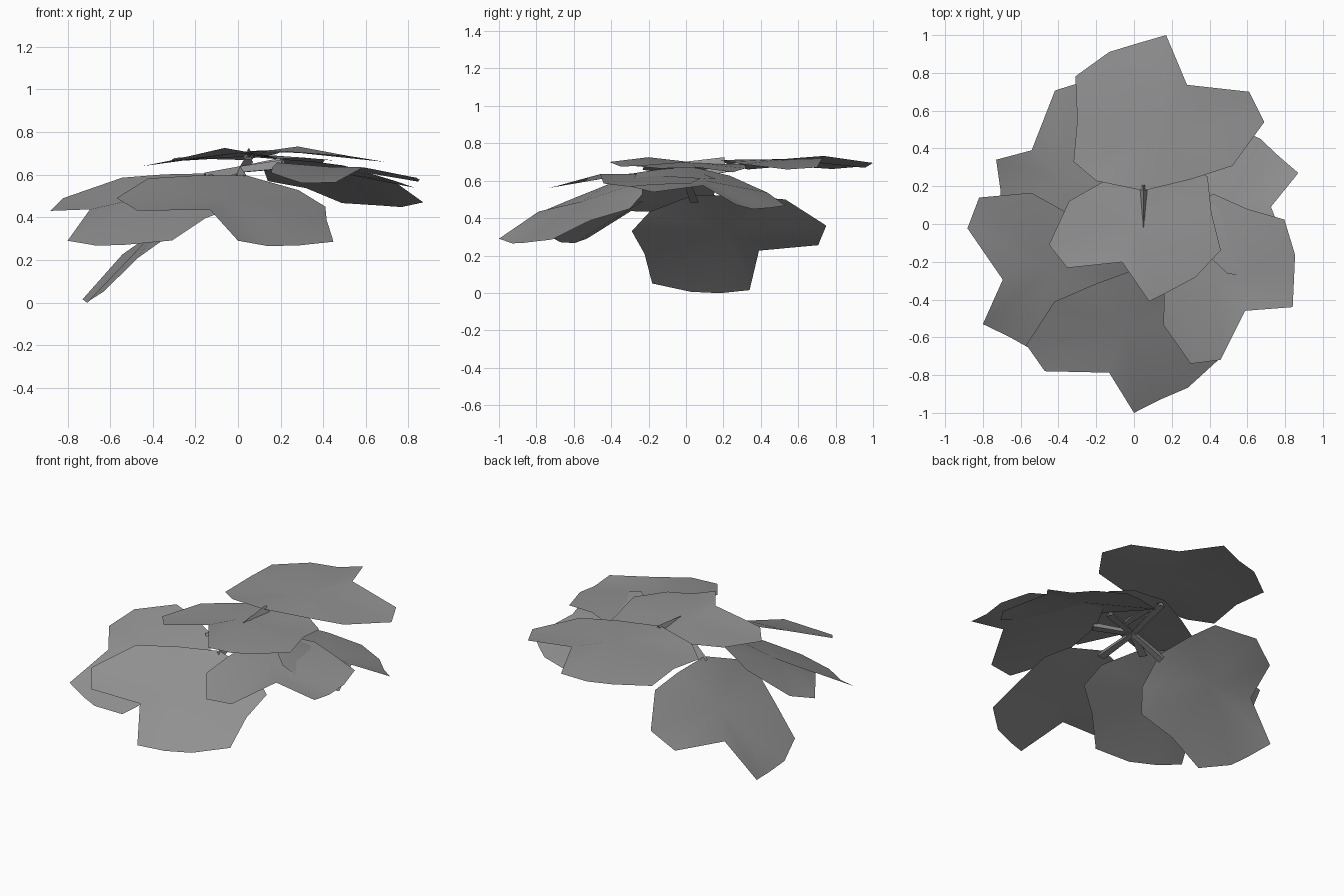
import bpy
import bmesh
from mathutils import Vector

if "Cube" in bpy.data.objects:
    bpy.data.objects.remove(bpy.data.objects["Cube"])

# Shared leaf outline (x, y, lift), counter-clockwise from the stalk
OUTLINE = [(.05, .18, .065), (.30, .24, .055), (.52, .31, .04), (.69, .54, 0),
           (.61, .70, 0), (.28, .74, .055), (.17, 1.0, 0), (.02, .955, -.025),
           (-.13, .91, -.02), (-.31, .78, -.025), (-.30, .55, .005),
           (-.32, .33, 0), (-.20, .23, .035)]
CENTRE = (.16, .52, .05)
R0, T0, L0 = Vector((.69, .54)), Vector((.17, 1.0)), Vector((-.32, .33))
HUB = Vector((.01, 0, .62))

# Each leaf is placed by its right lobe, tip and left lobe
LEAVES = {
    "back_top": ((.69, .54, .66), (.17, 1.0, .695), (-.32, .33, .66)),
    "front_top": ((-.45, -.11, .64), (.08, -.41, .70), (.39, .25, .645)),
    "right_back": ((.74, -.30, .57), (.87, .27, .47), (.14, .36, .57)),
    "right_front": ((.30, -.74, .56), (.84, -.44, .585), (.42, .16, .61)),
    "front_low": ((-.57, -.64, .49), (0, -1.0, .29), (.41, -.30, .45)),
    "left_front": ((-.82, .14, .49), (-.80, -.53, .29), (.02, -.42, .46)),
    "left_low": ((-.28, .75, .36), (-.73, .34, .015), (-.30, -.29, .33)),
}

grey = bpy.data.materials.new("leaf_grey")
grey.diffuse_color = (.29, .29, .29, 1)
grey.use_nodes = True
grey.node_tree.nodes["Principled BSDF"].inputs["Base Color"].default_value = grey.diffuse_color


def finish(bm, name):
    mesh = bpy.data.meshes.new(name)
    bm.to_mesh(mesh)
    bm.free()
    mesh.materials.append(grey)
    obj = bpy.data.objects.new(name, mesh)
    bpy.context.collection.objects.link(obj)
    return obj


def place(p, r, t, l):
    """Map a template point into the plane through the three lobes."""
    e, f, q = R0 - L0, T0 - L0, Vector(p[:2]) - L0
    det = e.x * f.y - e.y * f.x
    a = (q.x * f.y - q.y * f.x) / det
    b = (e.x * q.y - e.y * q.x) / det
    n = (r - l).cross(t - l).normalized()
    return l + (r - l) * a + (t - l) * b + n * p[2]


def leaf(name, corners):
    bm = bmesh.new()
    rim = [bm.verts.new(place(p, *corners)) for p in OUTLINE]
    mid = bm.verts.new(place(CENTRE, *corners))
    for i, v in enumerate(rim):
        face = bm.faces.new((mid, v, rim[(i + 1) % len(rim)]))
        face.smooth = True
    finish(bm, "leaf_" + name)


def stalk(name, start, end, radius=.028):
    bm = bmesh.new()
    turn = (end - start).to_track_quat('Z', 'Y')
    rings = []
    for p, s in ((start, .7), (end, 1)):
        rings.append([bm.verts.new(p + turn @ Vector((x * s * radius, y * s * radius, 0)))
                      for x, y in ((0, 1), (-.87, -.5), (.87, -.5))])
    for i in range(3):
        j = (i + 1) % 3
        bm.faces.new((rings[0][i], rings[0][j], rings[1][j], rings[1][i]))
    finish(bm, "stalk_" + name)


# Leaves and the short stalks joining them to the hub
for name, pts in LEAVES.items():
    corners = [Vector(p) for p in pts]
    leaf(name, corners)
    start = Vector((.05, -.02, .68)) if name == "back_top" else HUB
    stalk(name, start, place((.05, .21, .05), *corners))
